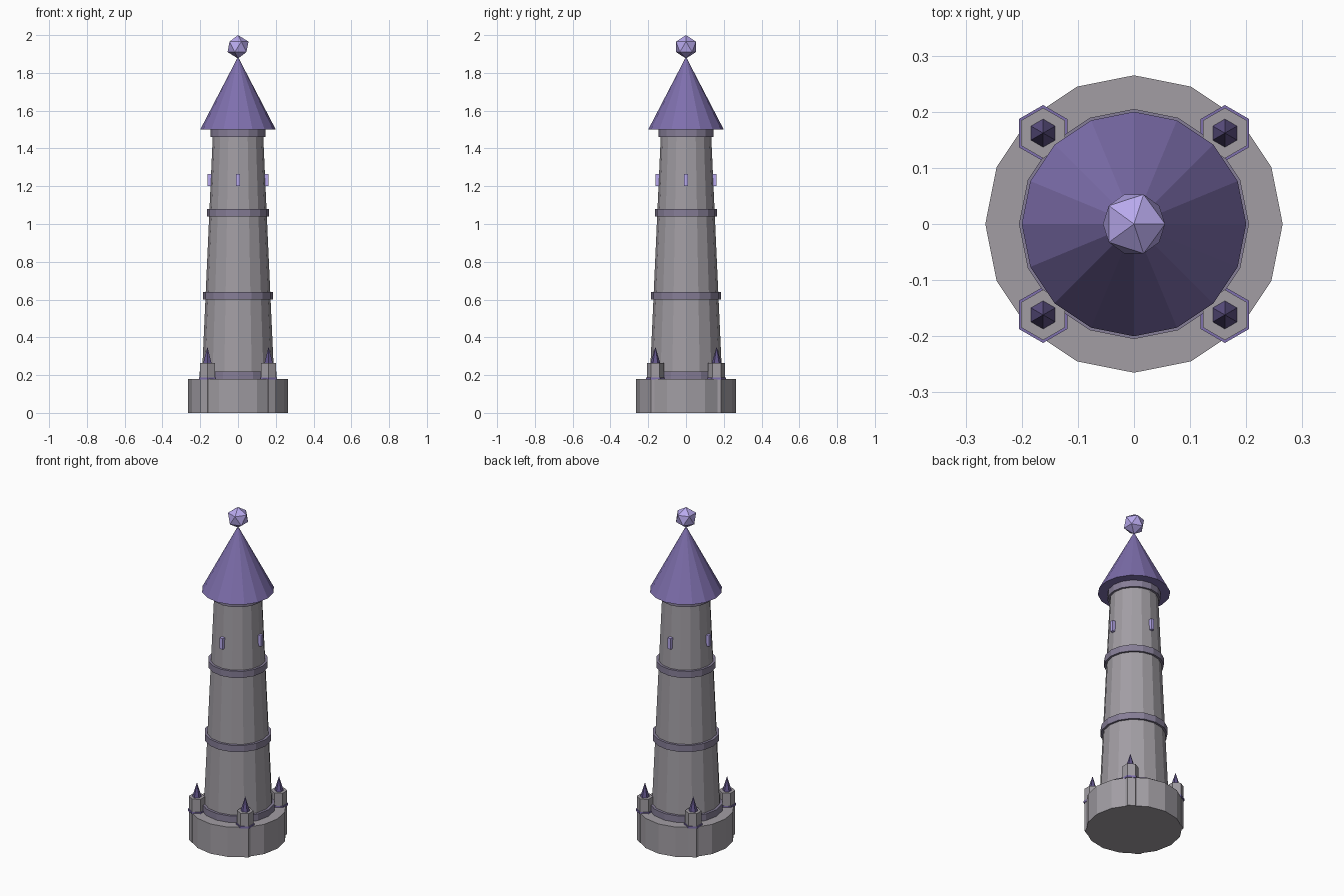
import bpy, bmesh
from mathutils import Matrix, Vector

if "Cube" in bpy.data.objects:
    bpy.data.objects.remove(bpy.data.objects["Cube"])


def material(name, rgb):
    m = bpy.data.materials.new(name)
    m.diffuse_color = (*rgb, 1)
    m.use_nodes = True
    m.node_tree.nodes["Principled BSDF"].inputs["Base Color"].default_value = m.diffuse_color
    return m


STONE = material("stone", (0.36, 0.34, 0.37))
TRIM = material("trim", (0.24, 0.21, 0.31))
ROOF = material("roof", (0.21, 0.16, 0.42))
SPIKE = material("spike", (0.12, 0.09, 0.25))
GLOW = material("glow", (0.48, 0.40, 0.85))


def finish(bm, name, mat):
    mesh = bpy.data.meshes.new(name)
    bm.to_mesh(mesh)
    bm.free()
    mesh.materials.append(mat)
    ob = bpy.data.objects.new(name, mesh)
    bpy.context.collection.objects.link(ob)
    return ob


def frustum(name, mat, sides, r1, r2, z1, z2, x=0, y=0):
    bm = bmesh.new()
    bmesh.ops.create_cone(bm, cap_ends=True, segments=sides, radius1=r1, radius2=r2,
                          depth=z2 - z1,
                          matrix=Matrix.Translation((x, y, (z1 + z2) / 2)))
    bmesh.ops.remove_doubles(bm, verts=bm.verts, dist=1e-5)
    return finish(bm, name, mat)


# Main body
frustum("base", STONE, 16, 0.265, 0.265, 0, 0.18)
frustum("tower", STONE, 16, 0.192, 0.132, 0.17, 1.5)

# Trim bands around the tower
for i, (r, z) in enumerate([(0.205, 0.18), (0.185, 0.60), (0.165, 1.04), (0.146, 1.46)]):
    frustum(f"band_{i + 1}", TRIM, 16, r, r, z, z + 0.04)

# Roof and finial
frustum("roof", ROOF, 16, 0.2, 0, 1.5, 1.885)
bm = bmesh.new()
bmesh.ops.create_icosphere(bm, subdivisions=1, radius=0.062,
                           matrix=Matrix.Translation((0, 0, 1.938)))
finish(bm, "finial", GLOW)

# Four corner turrets
for i, (sx, sy) in enumerate([(1, 1), (-1, 1), (-1, -1), (1, -1)]):
    x, y = sx * 0.162, sy * 0.162
    frustum(f"turret_{i + 1}", STONE, 6, 0.045, 0.045, 0, 0.265, x, y)
    frustum(f"turret_ring_{i + 1}", ROOF, 6, 0.05, 0.05, 0.176, 0.188, x, y)
    frustum(f"turret_spike_{i + 1}", SPIKE, 6, 0.025, 0, 0.265, 0.35, x, y)

# Slit windows on the four sides
for i, d in enumerate([(1, 0), (0, 1), (-1, 0), (0, -1)]):
    bm = bmesh.new()
    size = Vector((0.02, 0.02, 0.066))
    bmesh.ops.create_cube(bm, size=1, matrix=Matrix.Translation(
        (d[0] * 0.151, d[1] * 0.151, 1.233)) @ Matrix.Diagonal((*size, 1)))
    finish(bm, f"window_{i + 1}", GLOW)
